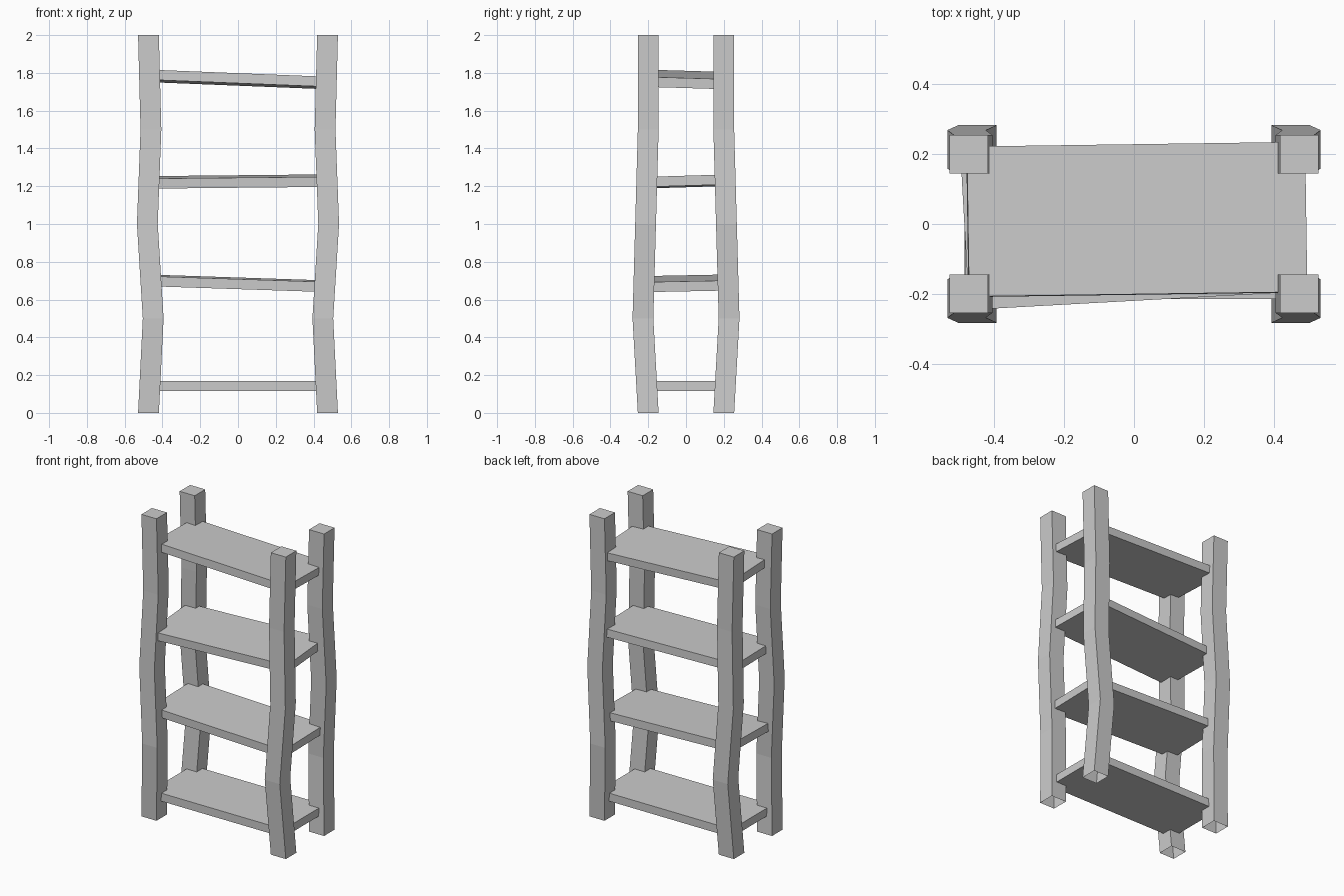
import bpy, bmesh
from mathutils import Matrix, Euler

if "Cube" in bpy.data.objects:
    bpy.data.objects.remove(bpy.data.objects["Cube"])


def make_object(name, bm):
    bmesh.ops.recalc_face_normals(bm, faces=bm.faces)
    mesh = bpy.data.meshes.new(name)
    bm.to_mesh(mesh)
    bm.free()
    obj = bpy.data.objects.new(name, mesh)
    bpy.context.collection.objects.link(obj)
    return obj


# Crooked corner posts: one wobbly square tube, open underneath, mirrored to four
HALF = 0.055
path = [(0.474, 0.2, 0), (0.449, 0.228, 0.5), (0.48, 0.214, 1.0),
        (0.461, 0.2, 1.5), (0.474, 0.2, 2.0)]
bm = bmesh.new()
rings = [[bm.verts.new((x + sx * HALF, y + sy * HALF, z))
          for sx, sy in ((-1, -1), (1, -1), (1, 1), (-1, 1))]
         for x, y, z in path]
for low, high in zip(rings, rings[1:]):
    for i in range(4):
        j = (i + 1) % 4
        bm.faces.new((low[i], low[j], high[j], high[i]))
bm.faces.new(rings[-1])
posts = make_object("corner_posts", bm)
# the tube is open, so make sure the top cap faces up
if max(posts.data.polygons, key=lambda p: p.center.z).normal.z < 0:
    posts.data.flip_normals()
mirror = posts.modifiers.new("mirror", 'MIRROR')
mirror.use_axis = (True, True, False)

# Shelf boards, each laid slightly askew: (centre, rotation)
shelves = [((0, 0, 0.143), (0, 0, 0)),
           ((0, 0, 0.686), (0.02, 0.033, 0)),
           ((0, -0.004, 1.225), (0.03, -0.01, 0.055)),
           ((0.008, 0.013, 1.765), (-0.03, 0.04, 0.014))]
for n, (centre, rot) in enumerate(shelves, 1):
    bm = bmesh.new()
    bmesh.ops.create_cube(bm, size=1, matrix=Matrix.Diagonal((0.97, 0.43, 0.053, 1)))
    shelf = make_object(f"shelf_{n}", bm)
    shelf.location = centre
    shelf.rotation_euler = Euler(rot)
